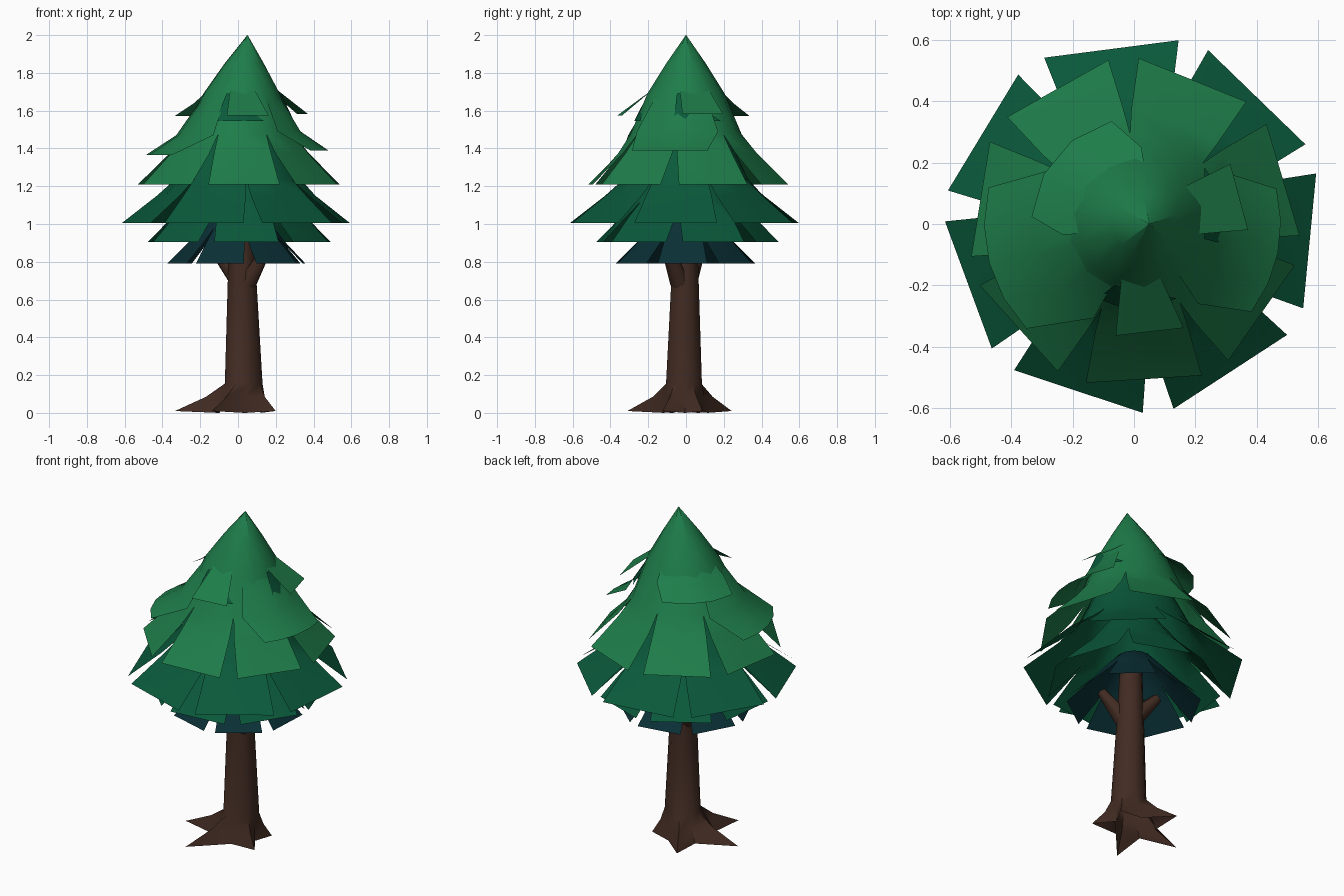
import bpy, bmesh, math
from mathutils import Vector

if "Cube" in bpy.data.objects:
    bpy.data.objects.remove(bpy.data.objects["Cube"])


def material(name, rgb):
    m = bpy.data.materials.new(name)
    m.diffuse_color = (*rgb, 1)
    m.use_nodes = True
    m.node_tree.nodes["Principled BSDF"].inputs["Base Color"].default_value = m.diffuse_color
    return m


LIGHT = material("light green", (0.013, 0.205, 0.068))
MID = material("deep green", (0.003, 0.100, 0.044))
TEAL = material("dark teal", (0.003, 0.029, 0.036))
BARK = material("bark brown", (0.053, 0.024, 0.016))


def finish(bm, name, mat, angle=50):
    me = bpy.data.meshes.new(name)
    bmesh.ops.remove_doubles(bm, verts=bm.verts, dist=0.0005)
    bmesh.ops.recalc_face_normals(bm, faces=bm.faces)
    bm.to_mesh(me)
    bm.free()
    me.materials.append(mat)
    ob = bpy.data.objects.new(name, me)
    bpy.context.collection.objects.link(ob)
    bpy.ops.object.select_all(action='DESELECT')
    ob.select_set(True)
    bpy.context.view_layer.objects.active = ob
    bpy.ops.object.shade_smooth_by_angle(angle=math.radians(angle))


def grid(bm, rows, closed=False):
    """Join rows of points with quads."""
    vs = [[bm.verts.new(p) for p in r] for r in rows]
    n = len(vs[0])
    for a, b in zip(vs, vs[1:]):
        for i in range(n if closed else n - 1):
            j = (i + 1) % n
            bm.faces.new((a[i], b[i], b[j], a[j]))
    return vs


def lean(z):
    return 0.05 * (max(z - 1.2, 0) / 0.8) ** 2


def point(r, deg, z):
    a = math.radians(deg)
    return Vector((r * math.cos(a) + lean(z), r * math.sin(a), z))


def flap(bm, rows, cols=2, straight=False):
    """Leaf flap: rows of (radius, z, start angle, end angle)."""
    pts = []
    for r, z, a, b in rows:
        if straight:
            p, q = point(r, a, z), point(r, b, z)
            pts.append([p.lerp(q, k / cols) for k in range(cols + 1)])
        else:
            pts.append([point(r, a + (b - a) * k / cols, z) for k in range(cols + 1)])
    grid(bm, pts)


def tier(name, mat, body, flaps, phase, n=7, half=20.5):
    """Cone of foliage whose lower part splits into n flaps."""
    bm = bmesh.new()
    step = 360 / n
    for i in range(n):
        c = phase + i * step
        flap(bm, [(r, z, c - step / 2, c + step / 2) for r, z in body])
        r0, z0 = body[-1]
        rows = [[point(r0, c + d * step / 2, z0) for d in (-1, 0, 1)]]
        for r, z in flaps:
            h = step / 2 + (half - step / 2) * (z0 - z) / (z0 - flaps[-1][1])
            p, q = point(r, c - h, z), point(r, c + h, z)
            mid = p.lerp(q, 0.5)
            if z != flaps[-1][1]:
                mid = mid.lerp(point(r, c, z), 0.5)
            rows.append([p, mid, q])
        grid(bm, rows)
    finish(bm, name, mat)


# Foliage tiers, top to bottom
tier("upper_foliage", LIGHT, [(0.001, 2.0), (0.105, 1.85), (0.205, 1.69), (0.295, 1.475)],
     [(0.375, 1.375), (0.54, 1.21)], 16.5)
tier("middle_foliage", MID, [(0.001, 1.75), (0.14, 1.6), (0.23, 1.45), (0.33, 1.24)],
     [(0.43, 1.15), (0.615, 1.005)], -5.5, half=21)
tier("lower_foliage", MID, [(0.1, 1.36), (0.28, 1.12)], [(0.37, 1.03), (0.49, 0.905)], 18.5)
tier("bottom_foliage", TEAL, [(0.001, 1.12), (0.1, 1.08), (0.19, 0.98)],
     [(0.265, 0.9), (0.375, 0.79)], -3)

# Loose flaps lying over the top cone
bm = bmesh.new()
flap(bm, [(0.18, 1.71, -52, 32), (0.33, 1.49, -52, 31), (0.475, 1.39, -37, 14)], 4)
flap(bm, [(0.18, 1.71, 150, 246), (0.335, 1.47, 149, 246), (0.49, 1.365, 166, 224)], 4)
flap(bm, [(0.19, 1.71, 251, 291), (0.37, 1.575, 259, 294)], 2, True)
flap(bm, [(0.19, 1.71, -10, 40), (0.36, 1.582, -3, 33)], 2, True)
flap(bm, [(0.18, 1.71, 85, 190), (0.25, 1.64, 88, 188), (0.345, 1.573, 104, 176)], 3)
finish(bm, "top_flaps", LIGHT)

# Deep green layer peeping out beneath the two small flaps
bm = bmesh.new()
flap(bm, [(0.214, 1.69, 248, 251), (0.274, 1.545, 242, 298)], 4)
flap(bm, [(0.214, 1.69, -13, -9), (0.287, 1.545, -13, 40)], 4)
finish(bm, "inner_layer_patches", MID)

# Trunk with spreading roots: star-shaped foot lofted to a round stem
tips = [(27, 0.19), (114, 0.265), (185, 0.335), (246, 0.34), (328, 0.235)]
star = []
for i, (a, r) in enumerate(tips):
    b = tips[(i + 1) % 5][0] + (360 if i == 4 else 0)
    star += [(a, r, True), ((a + b) / 2, 0.12, False)]
bm = bmesh.new()
rows = []
for z, r0, spread, cx, cy in ((0.01, 0.12, 1.0, 0, 0), (0.085, 0.108, 0.36, 0.015, -0.005),
                              (0.155, 0.1, 0.0, 0.03, -0.01), (0.68, 0.077, 0, 0.022, -0.005),
                              (1.08, 0.06, 0, 0.02, 0)):
    ring = []
    for a, r, tip in star:
        rr = r0 + (r - 0.12) * spread
        zz = z - (0.01 if not tip and spread == 1 else 0)
        t = math.radians(a)
        ring.append((cx + rr * math.cos(t), cy + rr * math.sin(t), zz))
    rows.append(ring)
grid(bm, rows, True)
finish(bm, "trunk", BARK, 45)

# Two short branch stubs under the crown
for name, a, b in (("right_branch", (0.05, -0.03, 0.69), (0.15, -0.1, 0.86)),
                   ("left_branch", (0.0, 0.01, 0.71), (-0.11, 0.07, 0.84))):
    a, b = Vector(a), Vector(b)
    d = b - a
    bm = bmesh.new()
    bmesh.ops.create_cone(bm, cap_ends=True, segments=6, radius1=0.055, radius2=0.028,
                          depth=d.length)
    rot = d.to_track_quat('Z', 'Y')
    for v in bm.verts:
        v.co = rot @ v.co + (a + b) / 2
    finish(bm, name, BARK, 65)
